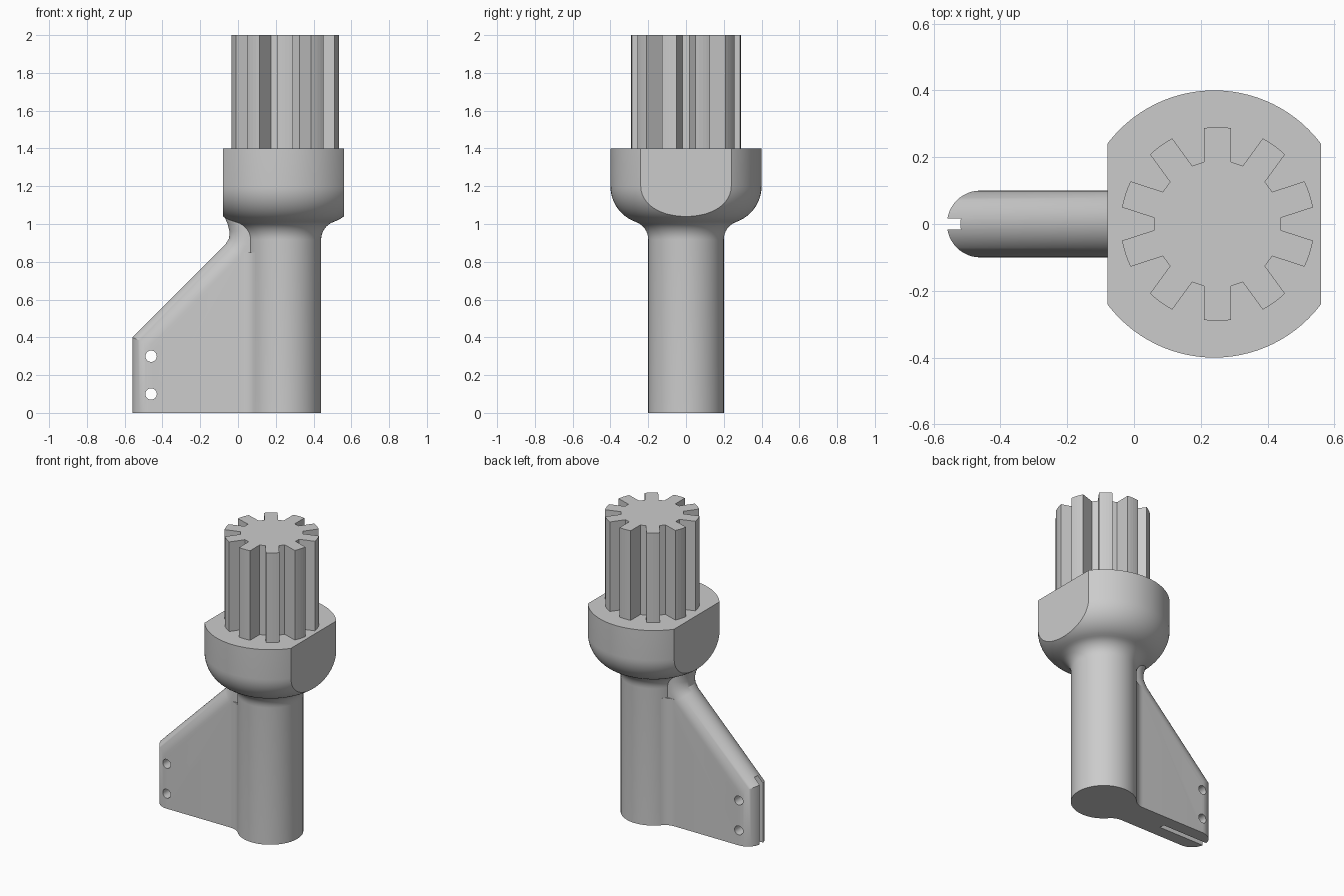
import bpy, bmesh
from math import sin, cos, pi, radians, sqrt, atan2, asin
from mathutils import Vector

cube = bpy.data.objects.get("Cube")
if cube:
    bpy.data.objects.remove(cube, do_unlink=True)

CX = 0.24          # axis of the shaft and head
FIN_R = 0.1        # half thickness of the fin

grey = bpy.data.materials.new("plain grey")
grey.use_nodes = True
grey.diffuse_color = (0.6, 0.6, 0.6, 1)
grey.node_tree.nodes["Principled BSDF"].inputs["Base Color"].default_value = (0.6, 0.6, 0.6, 1)


def finish(name, bm, smooth=True):
    bmesh.ops.recalc_face_normals(bm, faces=bm.faces)
    mesh = bpy.data.meshes.new(name)
    bm.to_mesh(mesh)
    bm.free()
    mesh.materials.append(grey)
    obj = bpy.data.objects.new(name, mesh)
    bpy.context.collection.objects.link(obj)
    if smooth:
        shade(obj)
    return obj


def select(obj):
    bpy.ops.object.select_all(action='DESELECT')
    obj.select_set(True)
    bpy.context.view_layer.objects.active = obj


def shade(obj):
    select(obj)
    bpy.ops.object.shade_smooth_by_angle(angle=radians(25))


def skin(loops):
    """Join matching closed loops of points and cap both ends."""
    bm = bmesh.new()
    rings = [[bm.verts.new(p) for p in loop] for loop in loops]
    n = len(rings[0])
    for a, b in zip(rings, rings[1:]):
        for i in range(n):
            j = (i + 1) % n
            bm.faces.new((a[i], a[j], b[j], b[i]))
    bm.faces.new(rings[0])
    bm.faces.new(rings[-1][::-1])
    return bm


def prism(points, z0, z1):
    return skin([[(x, y, z) for x, y in points] for z in (z0, z1)])


def arc(cx, cy, r, a0, a1, steps):
    return [(cx + r * cos(a0 + (a1 - a0) * i / steps),
             cy + r * sin(a0 + (a1 - a0) * i / steps)) for i in range(steps + 1)]


def cut(obj, cutter):
    cutter.hide_render = True
    mod = obj.modifiers.new("cut", 'BOOLEAN')
    mod.operation = 'DIFFERENCE'
    mod.solver = 'EXACT'
    mod.object = cutter
    select(obj)
    bpy.ops.object.modifier_apply(modifier=mod.name)
    bpy.data.objects.remove(cutter, do_unlink=True)


# Shaft and bowl-shaped head, one turned profile with a filleted neck
neck_z = 1.2 - sqrt(0.08)
tilt = asin(1 / 3)
profile = [(0.2, 0)] + arc(0.3, neck_z, 0.1, pi, pi / 2 + tilt, 8)
profile += arc(0.2, 1.2, 0.2, -pi / 2 + tilt, 0, 12)[1:] + [(0.4, 1.4)]
SEG = 96
body = skin([[(CX + r * cos(2 * pi * k / SEG), r * sin(2 * pi * k / SEG), z)
              for k in range(SEG)] for r, z in profile])
# Flats on both sides of the head
for side in (-1, 1):
    res = bmesh.ops.bisect_plane(body, geom=body.verts[:] + body.edges[:] + body.faces[:],
                                 plane_co=(CX + side * 0.32, 0, 0), plane_no=(side, 0, 0),
                                 clear_outer=True)
    rim = [e for e in res["geom_cut"] if isinstance(e, bmesh.types.BMEdge)]
    bmesh.ops.holes_fill(body, edges=[e for e in rim if e.is_boundary], sides=0)
finish("shaft_and_head", body)

# Splined top with ten straight teeth
GX, ROOT, TIP, HALF = 0.25, 0.19, 0.29, 0.041
outline = []
for k in range(10):
    a = pi / 2 + k * pi / 5
    inner, outer = asin(HALF / ROOT), asin(HALF / TIP)
    outline += [(GX + ROOT * cos(a - inner), ROOT * sin(a - inner))]
    outline += arc(GX, 0, TIP, a - outer, a + outer, 4)
    outline += [(GX + ROOT * cos(a + inner), ROOT * sin(a + inner))]
finish("splined_top", prism(outline, 1.39, 2.0), smooth=False)

# Fin with a fully rounded front edge, inset along its side outline
path = [Vector(p) for p in ((-0.56, 0), (-0.56, 0.4), (-0.065, 0.895), (-0.047, 0.925),
                            (-0.045, 0.96), (-0.055, 1.0), (-0.07, 1.035), (-0.07, 1.1))]
dirs = [(b - a).normalized() for a, b in zip(path, path[1:])]
norms = [Vector((d.y, -d.x)) for d in dirs]
norms = [norms[0]] + norms + [norms[-1]]
miters = [(a + b) / (1 + a.dot(b)) for a, b in zip(norms, norms[1:])]
loops = []
for i in range(25):
    t = -pi / 2 + pi * i / 24
    y, inset = FIN_R * sin(t), FIN_R * (1 - cos(t))
    pts = [p + m * inset for p, m in zip(path, miters)]
    loops.append([(p.x, y, p.y) for p in pts] + [(CX, y, 1.1), (CX, y, 0)])
fin = finish("fin", skin(loops), smooth=False)

# Slot in the fin tip
slot = [(-0.7, -0.017), (-0.22, -0.017), (-0.22, 0.017), (-0.7, 0.017)]
cut(fin, finish("slot_cutter", prism(slot, -0.1, 0.44), smooth=False))
# Two cross holes
for z in (0.1, 0.3):
    ring = arc(-0.46, z, 0.03, 0, 2 * pi, 32)[:-1]
    hole = skin([[(x, y, h) for x, h in ring] for y in (-0.2, 0.2)])
    cut(fin, finish("hole_cutter", hole, smooth=False))
shade(fin)

# Fillets where the fin meets the shaft
fx = CX - sqrt(0.05)
for side, name in ((-1, "front_fillet"), (1, "back_fillet")):
    end = atan2(0.2, sqrt(0.05))
    curve = arc(fx, -0.2, 0.1, pi / 2, pi / 2 - (pi / 2 - end), 8)
    points = [(x, -side * y) for x, y in curve] + [(CX, side * 0.1), (CX, 0), (fx, 0)]
    finish(name, prism(points, 0, 0.85))
